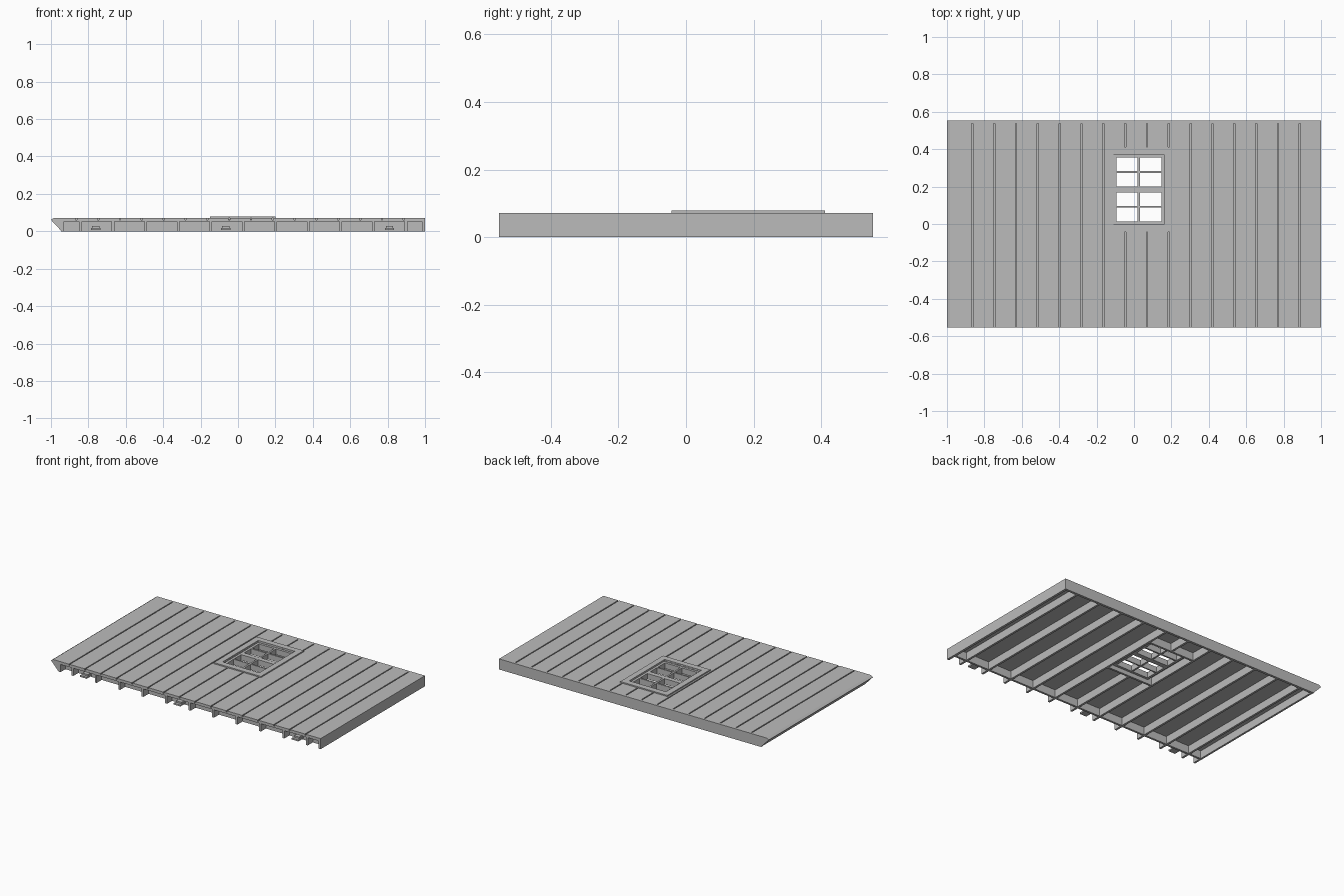
import bpy
import bmesh
from mathutils import Matrix, Vector

cube = bpy.data.objects.get("Cube")
if cube:
    bpy.data.objects.remove(cube, do_unlink=True)

grey = bpy.data.materials.new("plain_grey")
grey.use_nodes = True
COLOR = (0.5, 0.5, 0.5, 1)
grey.diffuse_color = COLOR
grey.node_tree.nodes["Principled BSDF"].inputs["Base Color"].default_value = COLOR


def finish(name, bm):
    bmesh.ops.recalc_face_normals(bm, faces=bm.faces[:])
    mesh = bpy.data.meshes.new(name)
    bm.to_mesh(mesh)
    bm.free()
    mesh.materials.append(grey)
    obj = bpy.data.objects.new(name, mesh)
    bpy.context.scene.collection.objects.link(obj)
    return obj


def boxes(name, spans):
    """One object from boxes given as ((x0, x1), (y0, y1), (z0, z1))."""
    bm = bmesh.new()
    for span in spans:
        size = Vector([b - a for a, b in span])
        mid = Vector([(a + b) / 2 for a, b in span])
        bmesh.ops.create_cube(bm, size=1, matrix=Matrix.Translation(mid) @ Matrix.Diagonal(size.to_4d()))
    return finish(name, bm)


def ring(x, y, width, z):
    """Four box spans forming a rectangular frame inside x, y."""
    (x0, x1), (y0, y1) = x, y
    inner = (x0 + width, x1 - width)
    return [((x0, x0 + width), y, z), ((x1 - width, x1), y, z),
            (inner, (y0, y0 + width), z), (inner, (y1 - width, y1), z)]


DEPTH = 0.553                 # half of the panel's y size
UNDER, GROOVE, TOP = 0.052, 0.061, 0.071
LEFT, RIGHT = -0.985, 1.0
HOLE_X, HOLE_Y = (-0.11, 0.163), (-0.003, 0.372)
full_y = (-DEPTH, DEPTH)

# Sheathing and the planks laid over it
sheathing = boxes("sheathing", [((-0.99, RIGHT), full_y, (UNDER, GROOVE))])
COUNT, GAP = 17, 0.007
pitch = (RIGHT - LEFT) / COUNT
planks = boxes("planks", [
    ((LEFT + i * pitch + (GAP if i else 0), LEFT + (i + 1) * pitch), full_y, (GROOVE - 0.001, TOP))
    for i in range(COUNT)])

# Studs, evenly spaced, with open front ends
STUD = 0.007
stud_x = [-0.842 + 0.174 * i for i in range(11)]
center = 5
studs = boxes("studs", [((x - STUD, x + STUD), full_y, (0, UNDER))
                        for i, x in enumerate(stud_x) if i != center])
middle = stud_x[center]
boxes("short_studs", [((middle - STUD, middle + STUD), y, (0, UNDER))
                      for y in ((-DEPTH, HOLE_Y[0]), (HOLE_Y[1], DEPTH))])

# Plates and end wall
boxes("back_plate", [((-0.945, RIGHT), (DEPTH - 0.016, DEPTH), (0, TOP))])
boxes("front_plate", [((-0.94, RIGHT), (-0.5, -0.486), (0, UNDER))])
boxes("end_wall", [((RIGHT - 0.016, RIGHT), full_y, (0, TOP))])

# Headers above and below the window opening
header_x = (stud_x[center - 1], stud_x[center + 1])
boxes("window_headers", [(header_x, (y, y + 0.014), (0, UNDER))
                         for y in (HOLE_Y[0] - 0.014, HOLE_Y[1])])

# Mitred end, swept along the panel depth
bm = bmesh.new()
profile = [(-1, 0.061), (-0.985, TOP), (-0.93, TOP), (-0.93, 0), (-0.943, 0)]
face = bm.faces.new([bm.verts.new((x, -DEPTH, z)) for x, z in profile])
swept = bmesh.ops.extrude_face_region(bm, geom=[face])
bmesh.ops.translate(bm, vec=(0, 2 * DEPTH, 0),
                    verts=[v for v in swept["geom"] if isinstance(v, bmesh.types.BMVert)])
finish("mitred_end", bm)

# Window opening cut through the skin
cutter = boxes("opening_cutter", [(HOLE_X, HOLE_Y, (0.03, 0.1))])
cutter.hide_render = True
cutter.hide_viewport = True
for obj in (sheathing, planks):
    mod = obj.modifiers.new("opening", "BOOLEAN")
    mod.operation = "DIFFERENCE"
    mod.solver = "EXACT"
    mod.object = cutter

# Window trim, sash and glazing bars
boxes("window_trim", ring((-0.15, 0.2), (-0.043, 0.411), 0.039, (TOP - 0.001, 0.079)))
SASH = (0.028, 0.066)
boxes("window_sash", ring(HOLE_X, HOLE_Y, 0.016, SASH))
inside_x = (HOLE_X[0] + 0.016, HOLE_X[1] - 0.016)
inside_y = (HOLE_Y[0] + 0.016, HOLE_Y[1] - 0.016)
boxes("window_bars", [((0.02, 0.032), inside_y, SASH)] + [
    (inside_x, y, SASH) for y in ((0.088, 0.097), (0.168, 0.2), (0.273, 0.284))])

# Locating clips on the front edge
clips = []
for x in (-0.76, -0.065, 0.81):
    clips.append(((x - 0.025, x + 0.025), (-DEPTH, -0.49), (0.008, 0.018)))
    clips.append(((x - 0.02, x + 0.02), (-0.535, -0.49), (0.018, 0.028)))
boxes("locating_clips", clips)
